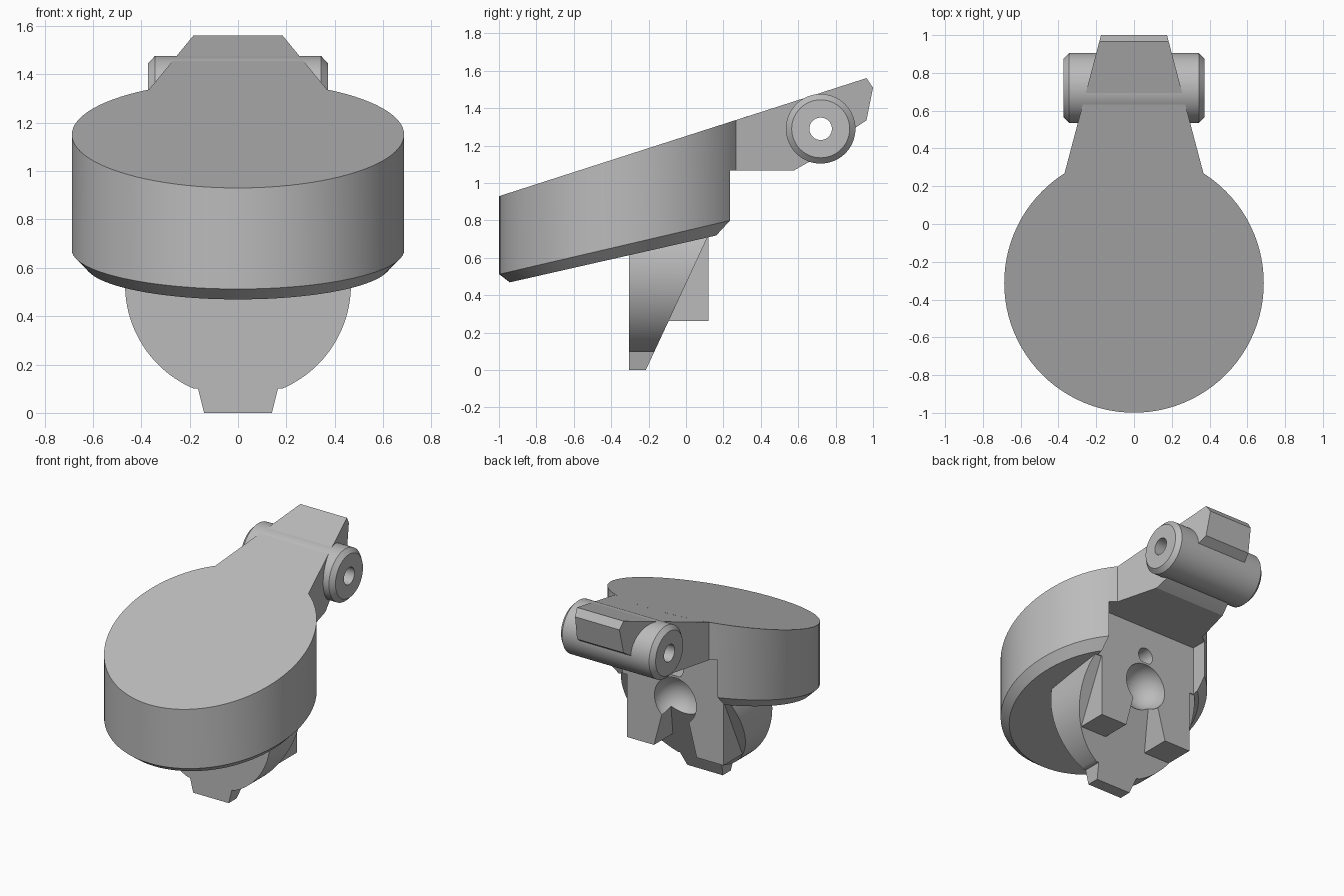
import bpy, bmesh
from math import sin, cos, pi, asin, radians
from mathutils import Matrix

cube = bpy.data.objects.get("Cube")
if cube:
    bpy.data.objects.remove(cube)

grey = bpy.data.materials.new("plain grey")
grey.use_nodes = True
colour = (0.5, 0.5, 0.5, 1)
grey.diffuse_color = colour
grey.node_tree.nodes["Principled BSDF"].inputs["Base Color"].default_value = colour


def finish(name, bm):
    bmesh.ops.recalc_face_normals(bm, faces=bm.faces)
    mesh = bpy.data.meshes.new(name)
    bm.to_mesh(mesh)
    bm.free()
    mesh.materials.append(grey)
    ob = bpy.data.objects.new(name, mesh)
    bpy.context.collection.objects.link(ob)
    return ob


def loft(name, rings):
    """Skin a stack of matching rings and cap both ends."""
    bm = bmesh.new()
    rows = [[bm.verts.new(p) for p in ring] for ring in rings]
    n = len(rows[0])
    for a, b in zip(rows, rows[1:]):
        for i in range(n):
            j = (i + 1) % n
            bm.faces.new((a[i], a[j], b[j], b[i]))
    bm.faces.new(rows[0])
    bm.faces.new(rows[-1])
    return finish(name, bm)


def box(name, x, y0, y1, z0, z1):
    plan = [(-x, y0), (x, y0), (x, y1), (-x, y1)]
    return loft(name, [[(px, py, z) for px, py in plan] for z in (z0, z1)])


def rod(name, r, axis, length, loc):
    bm = bmesh.new()
    turn = Matrix.Rotation(radians(90), 4, 'Y' if axis == 'X' else 'X')
    bmesh.ops.create_cone(bm, cap_ends=True, segments=48, radius1=r, radius2=r,
                          depth=length, matrix=Matrix.Translation(loc) @ turn)
    return finish(name, bm)


def cut(target, *cutters):
    for c in cutters:
        c.hide_render = True
        c.hide_set(True)
        c.display_type = 'WIRE'
        mod = target.modifiers.new(c.name, 'BOOLEAN')
        mod.operation, mod.solver, mod.object = 'DIFFERENCE', 'EXACT', c


def smooth(ob):
    bpy.context.view_layer.objects.active = ob
    for mod in list(ob.modifiers):
        bpy.ops.object.modifier_apply(modifier=mod.name)
    bpy.ops.object.select_all(action='DESELECT')
    ob.select_set(True)
    bpy.ops.object.shade_smooth_by_angle(angle=radians(25))


# Round head with sloped top, sloped base and a chamfered lower rim
def head_ring(r, z0, slope, n=96):
    pts = [(r * cos(2 * pi * i / n), r * sin(2 * pi * i / n) - 0.312) for i in range(n)]
    return [(x, y, z0 + slope * y) for x, y in pts]


head = loft("head", [head_ring(0.63, 0.683, 0.227),
                     head_ring(0.687, 0.745, 0.233),
                     head_ring(0.687, 1.251, 0.3214)])

# Tapering arm behind the head
profile = [(0.2, 1.066), (0.575, 1.066), (0.67, 1.12), (0.76, 1.2), (0.9, 1.292),
           (0.965, 1.335), (1.0, 1.51), (0.965, 1.561), (0.2, 1.315)]
arm = loft("arm", [[(s * (0.37 - (y - 0.26) * 0.264), y, z) for y, z in profile]
                   for s in (-1, 1)])

# Hinge barrel with chamfered ends
barrel = loft("hinge_barrel", [
    [(x, 0.72 + r * cos(2 * pi * i / 64), 1.29 + r * sin(2 * pi * i / 64)) for i in range(64)]
    for x, r in ((-0.373, 0.155), (-0.343, 0.186), (0.343, 0.186), (0.373, 0.155))])

# Rounded tongue with a small foot tab, sliced by a slanted back
R, CZ, TOP = 0.467, 0.53, 0.71
start, end = -asin((CZ - 0.1) / R), asin((TOP - CZ) / R)
half = [(0.14, 0), (0.165, 0.1)]
half += [(R * cos(start + (end - start) * i / 32), CZ + R * sin(start + (end - start) * i / 32))
         for i in range(33)]
outline = half + [(-x, z) for x, z in reversed(half)]
tongue = loft("tongue", [[(x, -0.305, z) for x, z in outline],
                         [(x, -0.215 + 0.465 * z, z) for x, z in outline]])

# Mounting block behind the tongue
block = box("mounting_block", 0.38, -0.1, 0.12, 0.262, 0.8)
trim = loft("block_front_trim", [[(x, y, z) for y, z in
            ((-0.3, 0), (-0.225, 0), (0.115, 0.73), (-0.3, 0.73))] for x in (-0.5, 0.5)])

# Cutters: head recess, keyhole socket with flared slot, screw hole, hinge bore
recess = box("recess_cutter", 0.415, 0.12, 0.6, 0.3, 1.066)
slot = loft("slot_cutter", [[(x, y, z) for x, z in
            ((-0.185, 0.2), (0.185, 0.2), (0.1, 0.52), (-0.1, 0.52))] for y in (-0.3, 0.3)])
bm = bmesh.new()
bmesh.ops.create_uvsphere(bm, u_segments=48, v_segments=24, radius=0.165,
                          matrix=Matrix.Translation((0, 0.12, 0.62)))
socket = finish("socket_cutter", bm)
screw = rod("screw_hole_cutter", 0.06, 'Y', 0.4, (0, 0.12, 0.85))
bore = rod("bore_cutter", 0.06, 'X', 2, (0, 0.72, 1.29))

cut(head, recess, socket, screw)
cut(arm, bore)
cut(barrel, bore)
cut(tongue, socket)
cut(block, trim, slot, socket)
for part in (head, arm, barrel, tongue, block):
    smooth(part)
